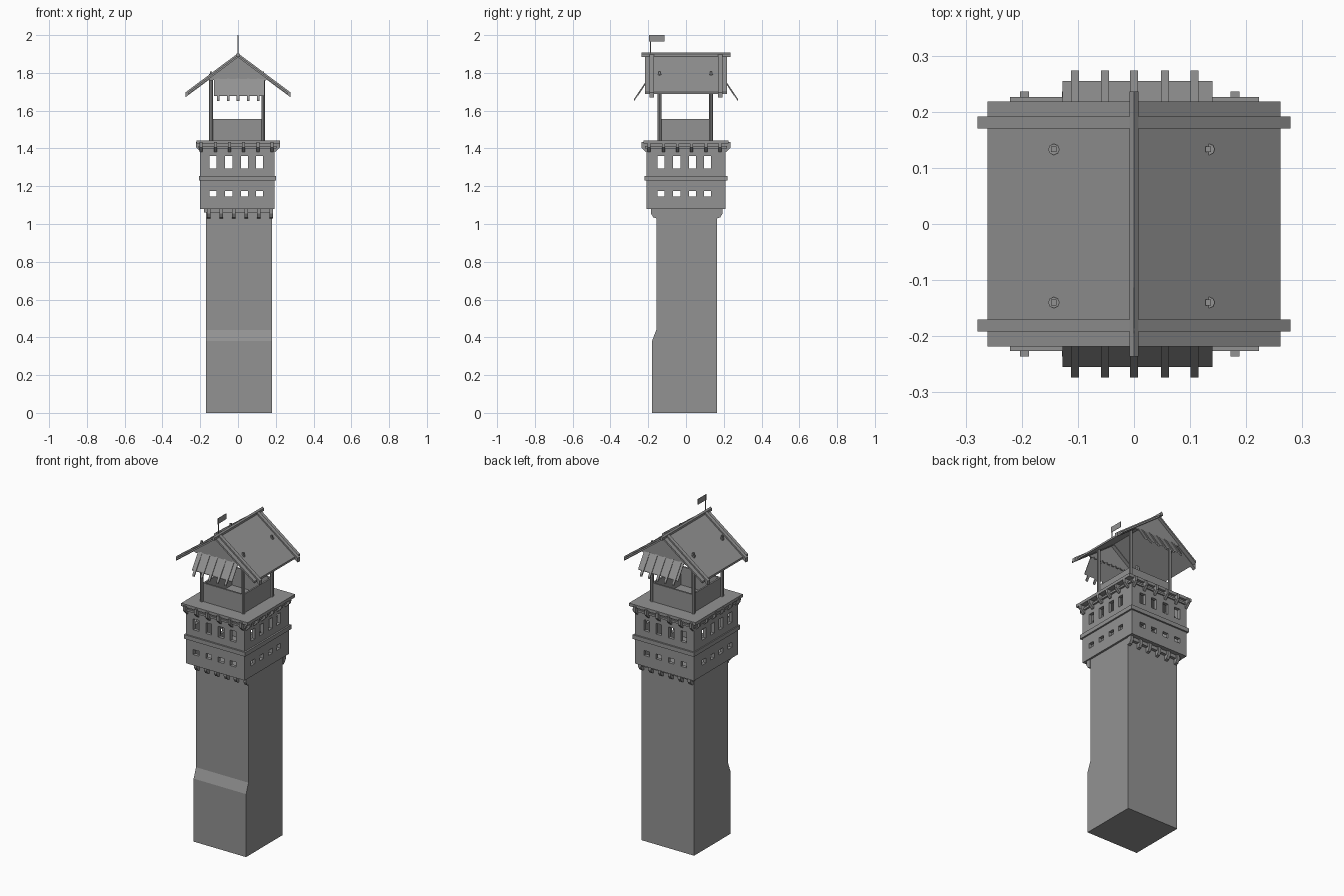
import bpy, bmesh, math
from mathutils import Vector

cube = bpy.data.objects.get("Cube")
if cube:
    bpy.data.objects.remove(cube, do_unlink=True)

stone = bpy.data.materials.new("grey_stone")
stone.use_nodes = True
stone.diffuse_color = (0.29, 0.29, 0.29, 1)
bsdf = next(n for n in stone.node_tree.nodes if n.type == 'BSDF_PRINCIPLED')
bsdf.inputs["Base Color"].default_value = stone.diffuse_color
bsdf.inputs["Roughness"].default_value = 0.8


def finish(name, bm):
    bmesh.ops.recalc_face_normals(bm, faces=bm.faces)
    mesh = bpy.data.meshes.new(name)
    bm.to_mesh(mesh)
    bm.free()
    mesh.materials.append(stone)
    ob = bpy.data.objects.new(name, mesh)
    bpy.context.scene.collection.objects.link(ob)
    return ob


def add_prism(bm, profile, axis, a, b):
    """Extrude a 2D profile along an axis: x takes (y, z), y takes (x, z), z takes (x, y)."""
    def point(u, v, w):
        return {'x': (w, u, v), 'y': (u, w, v), 'z': (u, v, w)}[axis]
    ends = [[bm.verts.new(point(u, v, w)) for u, v in profile] for w in (a, b)]
    for ring in ends:
        bm.faces.new(ring)
    n = len(profile)
    for i in range(n):
        j = (i + 1) % n
        bm.faces.new((ends[0][i], ends[0][j], ends[1][j], ends[1][i]))


def rect(u0, u1, v0, v1):
    return [(u0, v0), (u1, v0), (u1, v1), (u0, v1)]


def prisms(name, items):
    bm = bmesh.new()
    for item in items:
        add_prism(bm, *item)
    return finish(name, bm)


def box(name, x0, x1, y0, y1, z0, z1):
    return prisms(name, [(rect(x0, x1, y0, y1), 'z', z0, z1)])


def cut(target, cutter):
    """Apply a boolean cut and discard the cutter."""
    cutter.hide_render = True
    mod = target.modifiers.new("cut", 'BOOLEAN')
    mod.operation, mod.solver, mod.object = 'DIFFERENCE', 'EXACT', cutter
    graph = bpy.context.evaluated_depsgraph_get()
    mesh = bpy.data.meshes.new_from_object(target.evaluated_get(graph))
    target.modifiers.clear()
    target.data = mesh
    bpy.data.objects.remove(cutter, do_unlink=True)


# Shaft with a stepped-out foot on the front
shaft = [(-0.18, 0), (0.165, 0), (0.165, 1.085), (-0.157, 1.085), (-0.157, 0.44), (-0.18, 0.38)]
prisms("shaft", [(shaft, 'x', -0.17, 0.18)])

# Hollow gallery with two rows of windows through each pair of walls
gallery = box("gallery", -0.2, 0.192, -0.21, 0.21, 1.08, 1.43)
cut(gallery, box("gallery_room", -0.18, 0.172, -0.19, 0.19, 1.1, 1.42))
centres = [-0.133, -0.049, 0.034, 0.114]
for axis in 'xy':
    holes = [(rect(c - 0.019, c + 0.019, z0, z1), axis, -0.4, 0.4)
             for c in centres for z0, z1 in ((1.145, 1.175), (1.295, 1.36))]
    cut(gallery, prisms("window_cutter", holes))

# Band around the gallery, built as four rails
def ring(name, x0, x1, y0, y1, z0, z1, t):
    prisms(name, [(rect(x0, x1, y0, y0 + t), 'z', z0, z1), (rect(x0, x1, y1 - t, y1), 'z', z0, z1),
                  (rect(x0, x0 + t, y0 + t, y1 - t), 'z', z0, z1),
                  (rect(x1 - t, x1, y0 + t, y1 - t), 'z', z0, z1)])

ring("gallery_band", -0.207, 0.202, -0.22, 0.22, 1.23, 1.255, 0.02)
ring("cornice", -0.208, 0.203, -0.218, 0.218, 1.4, 1.412, 0.02)

# Gallery deck
box("deck", -0.221, 0.223, -0.226, 0.226, 1.425, 1.443)

# Corbels under the deck on all four sides
corbels = []
for c in [-0.195 + 0.075 * i for i in range(6)]:
    for s in (-1, 1):
        def wedge(wall, tip):
            return [(wall, 1.38), (wall + s * 0.006, 1.38), (tip, 1.405), (tip, 1.435), (wall, 1.435)]
        corbels.append((wedge(s * 0.205, s * 0.236), 'x', c - 0.008, c + 0.008))
        corbels.append((wedge(s * 0.19, s * 0.222), 'y', c - 0.008, c + 0.008))
prisms("deck_corbels", corbels)

# Corbels below the gallery, front and back only
lower = []
for wall, s in ((-0.157, -1), (0.165, 1)):
    ledge = rect(min(wall, wall + s * 0.018), max(wall, wall + s * 0.018), 1.06, 1.085)
    lower.append((ledge, 'x', -0.18, 0.18))
    for i in range(6):
        c = -0.155 + 0.066 * i
        hook = [(wall, 1.03), (wall + s * 0.016, 1.035), (wall + s * 0.028, 1.055),
                (wall + s * 0.028, 1.085), (wall, 1.085)]
        lower.append((hook, 'x', c - 0.009, c + 0.009))
prisms("lower_corbels", lower)

# Lookout parapet and corner posts
ring("parapet", -0.138, 0.135, -0.14, 0.135, 1.44, 1.555, 0.01)
posts = []
for x in (-0.143, 0.134):
    for y in (-0.14, 0.133):
        octagon = [(x + 0.01 * math.cos(math.tau * k / 8), y + 0.01 * math.sin(math.tau * k / 8))
                   for k in range(8)]
        posts.append((octagon, 'z', 1.44, 1.795))
prisms("posts", posts)
pegs = [(rect(x - 0.005, x + 0.005, y - 0.005, y + 0.005), 'z', 1.78, 1.808)
        for x in (-0.143, 0.132) for y in (-0.14, 0.133)]
prisms("post_tips", pegs)


# Pitched roof, verge battens and ridge
def chevron(half, top, thick, pitch=0.745):
    low = top - half * pitch
    return [(-half, low), (0, top), (half, low), (half, low - thick),
            (0, top - thick), (-half, low - thick)]

prisms("roof", [(chevron(0.261, 1.894, 0.012), 'y', -0.218, 0.218)])
prisms("verge_battens", [(chevron(0.279, 1.904, 0.026), 'y', s * 0.181 - 0.011, s * 0.181 + 0.011)
                         for s in (-1, 1)])
ridge = [(-0.008, 1.885), (0.008, 1.885), (0.008, 1.9), (0, 1.908), (-0.008, 1.9)]
prisms("ridge", [(ridge, 'y', -0.236, 0.236)])

# Gable walls with a scalloped lower edge
gable = [(0.155, 1.767), (0, 1.884), (-0.155, 1.767)]
count = 10
width = 0.31 / count
for i in range(count):
    for k in range(1, 5):
        gable.append((-0.155 + width * (i + k / 4), 1.767 - 0.009 * math.sin(math.pi * k / 4)))
gable.pop()
prisms("gables", [(gable, 'y', s * 0.197 - 0.004, s * 0.197 + 0.004) for s in (-1, 1)])

# Sloping awnings with slats
awnings, slats = [], []
for s in (-1, 1):
    def slope(y0, z0, y1, z1, t):
        return [(s * y0, z0), (s * y1, z1), (s * y1, z1 - t), (s * y0, z0 - t)]
    awnings.append((slope(0.198, 1.772, 0.255, 1.684, 0.007), 'x', -0.127, 0.14))
    for c in (-0.105, -0.052, 0, 0.055, 0.108):
        slats.append((slope(0.198, 1.776, 0.274, 1.664, 0.012), 'x', c - 0.007, c + 0.007))
prisms("awnings", awnings)
prisms("awning_slats", slats)

# Flag on its pole
box("flag_pole", -0.002, 0.002, -0.19, -0.186, 1.88, 2)
box("flag", -0.001, 0.001, -0.195, -0.113, 1.966, 2)
